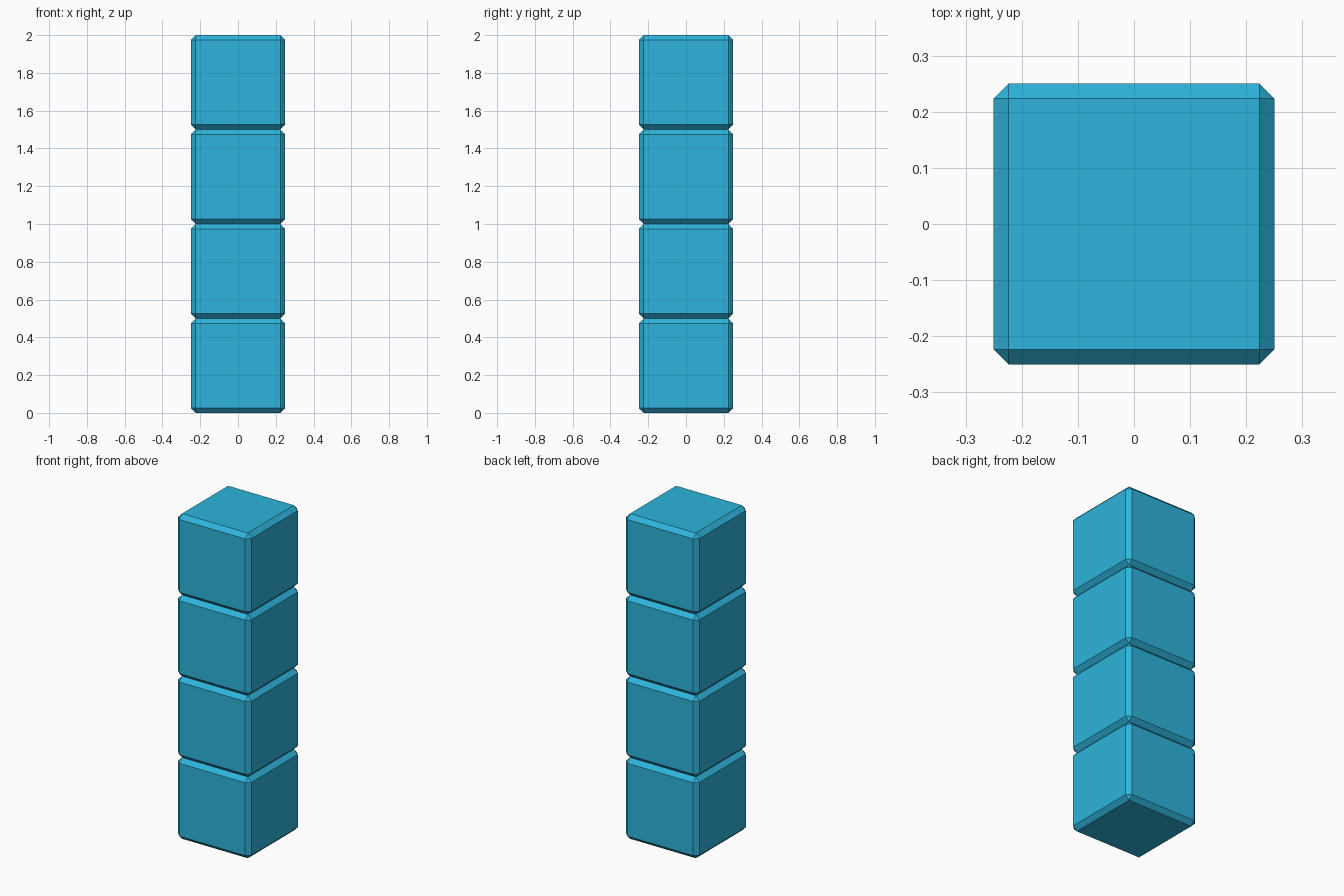
import bpy

if "Cube" in bpy.data.objects:
    bpy.data.objects.remove(bpy.data.objects["Cube"])

SIZE = 0.5
COUNT = 4
BEVEL = 0.026

# Shared blue material
blue = bpy.data.materials.new("blue")
blue.diffuse_color = (0.027, 0.456, 0.716, 1)
blue.use_nodes = True
blue.node_tree.nodes["Principled BSDF"].inputs["Base Color"].default_value = blue.diffuse_color


def block(index):
    """One chamfered cube of the stack."""
    bpy.ops.mesh.primitive_cube_add(size=SIZE, location=(0, 0, SIZE * (index + 0.5)))
    ob = bpy.context.object
    ob.name = f"block_{index + 1}"
    ob.data.materials.append(blue)
    mod = ob.modifiers.new("chamfer", 'BEVEL')
    mod.width = BEVEL
    mod.segments = 1
    mod.limit_method = 'NONE'


# Straight column of stacked blocks
for i in range(COUNT):
    block(i)
